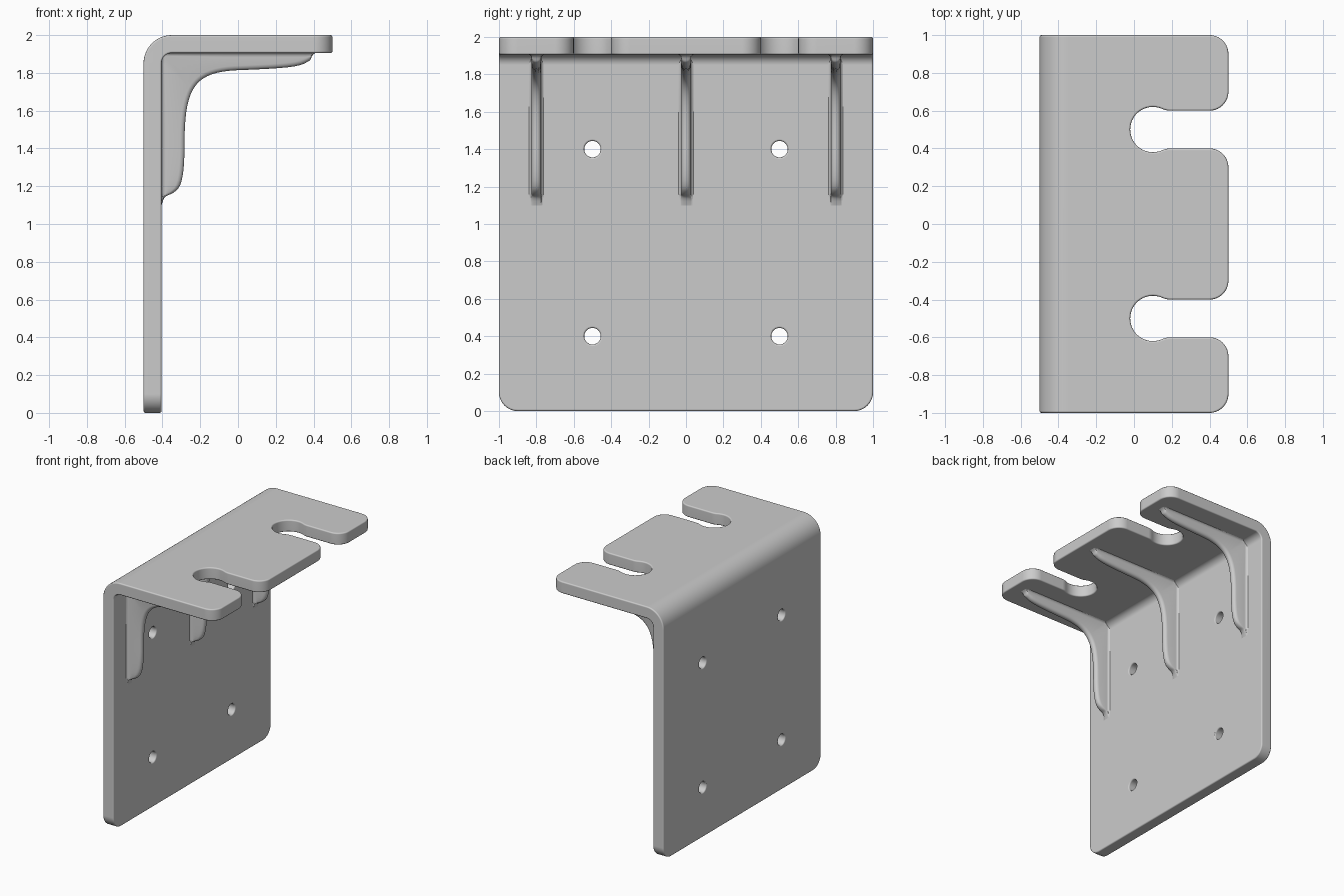
import bpy, bmesh
from math import sin, cos, radians, atan2, sqrt, degrees
from mathutils import Vector

default = bpy.data.objects.get("Cube")
if default:
    bpy.data.objects.remove(default, do_unlink=True)

T = 0.095           # plate thickness
TOP, BACK = 2.0, -0.5

metal = bpy.data.materials.new("grey metal")
metal.use_nodes = True
metal.diffuse_color = (0.6, 0.6, 0.6, 1)
metal.node_tree.nodes["Principled BSDF"].inputs["Base Color"].default_value = (0.6, 0.6, 0.6, 1)


def make_object(name, bm):
    bmesh.ops.recalc_face_normals(bm, faces=bm.faces)
    mesh = bpy.data.meshes.new(name)
    bm.to_mesh(mesh)
    bm.free()
    mesh.materials.append(metal)
    obj = bpy.data.objects.new(name, mesh)
    bpy.context.collection.objects.link(obj)
    return obj


def prism(points, vec):
    """Closed outline pushed along a vector."""
    bm = bmesh.new()
    face = bm.faces.new([bm.verts.new(p) for p in points])
    new = bmesh.ops.extrude_face_region(bm, geom=[face], use_keep_orig=True)
    moved = [v for v in new["geom"] if isinstance(v, bmesh.types.BMVert)]
    bmesh.ops.translate(bm, verts=moved, vec=vec)
    return bm


def arc(cx, cy, r, a0, a1, n):
    angles = [radians(a0 + (a1 - a0) * i / n) for i in range(n + 1)]
    return [(cx + r * cos(a), cy + r * sin(a)) for a in angles]


def smooth(obj):
    bpy.ops.object.select_all(action="DESELECT")
    obj.select_set(True)
    bpy.context.view_layer.objects.active = obj
    bpy.ops.object.shade_smooth_by_angle(angle=radians(40))


# Bent plate: L profile with rounded bend, corners rounded at both free ends
ro, ri = 0.15, 0.055
profile = [(BACK, 0)]
profile += arc(BACK + ro, TOP - ro, ro, 180, 90, 14)
profile += [(0.5, TOP), (0.5, TOP - T)]
profile += arc(BACK + T + ri, TOP - T - ri, ri, 90, 180, 8)
profile += [(BACK + T, 0)]
bm = prism([(x, -1, z) for x, z in profile], (0, 2, 0))


def is_corner(edge):
    a, b = (v.co for v in edge.verts)
    at_tip = all(c.z < 0.001 for c in (a, b)) or all(c.x > 0.499 for c in (a, b))
    return at_tip and abs(a.y - b.y) < 0.001


bmesh.ops.bevel(bm, geom=[e for e in bm.edges if is_corner(e)], offset=0.1,
                segments=10, profile=0.5, affect="EDGES")
plate = make_object("bent_plate", bm)

# Keyhole slot outline: flared mouth, straight throat, round end
rc, rf, half, cx = 0.12, 0.1, 0.1, 0.1
fx = cx + sqrt((rc + rf) ** 2 - (half + rf) ** 2)
tangent = degrees(atan2(half + rf, fx - cx))
side = [(0.6, 0.2)] + arc(0.4, 0.2, 0.1, 0, -90, 10)
side += arc(fx, half + rf, rf, 270, 180 + tangent, 5)
side += arc(cx, 0, rc, tangent, 180, 14)[1:]
slot = side + [(x, -y) for x, y in reversed(side[:-1])]

cutters = []
for y in (-0.5, 0.5):
    cutters.append(make_object("slot_cutter", prism([(px, y + py, 1.7) for px, py in slot], (0, 0, 0.5))))
    for z in (0.4, 1.4):
        ring = arc(y, z, 0.044, 0, 360, 28)[:-1]
        cutters.append(make_object("hole_cutter", prism([(-0.7, py, pz) for py, pz in ring], (0.5, 0, 0))))

for cutter in cutters:
    cutter.hide_render = True
    mod = plate.modifiers.new("cut", "BOOLEAN")
    mod.operation, mod.solver, mod.object = "DIFFERENCE", "EXACT", cutter

# Softened edges
bevel = plate.modifiers.new("soft_edges", "BEVEL")
bevel.width, bevel.segments = 0.01, 3
bevel.limit_method, bevel.angle_limit = "ANGLE", radians(40)
bevel.use_clamp_overlap = False
plate.modifiers.new("even_shading", "WEIGHTED_NORMAL")

# Bake the modifiers and drop the cutters
baked = bpy.data.meshes.new_from_object(plate.evaluated_get(bpy.context.evaluated_depsgraph_get()))
plate.modifiers.clear()
plate.data = baked
for cutter in cutters:
    bpy.data.objects.remove(cutter, do_unlink=True)
smooth(plate)
plate.modifiers.new("even_shading", "WEIGHTED_NORMAL").keep_sharp = True


# Ribs: crest curve lofted down to the inside of the bend
def bezier(p, t):
    p = [Vector(q) for q in p]
    s = 1 - t
    return p[0] * s**3 + p[1] * 3 * s * s * t + p[2] * 3 * s * t * t + p[3] * t**3


WALL, CEIL = BACK + T, TOP - T
crest = [
    [(WALL, 1.1), (-0.385, 1.17), (-0.37, 1.14), (-0.33, 1.175)],
    [(-0.33, 1.175), (-0.29, 1.2), (-0.285, 1.3), (-0.283, 1.4)],
    [(-0.283, 1.4), (-0.285, 1.72), (-0.24, 1.81), (0.02, 1.815)],
    [(0.02, 1.815), (0.25, 1.825), (0.33, 1.83), (0.37, 1.86)],
    [(0.37, 1.86), (0.395, 1.87), (0.38, 1.89), (0.41, CEIL)],
]
stations = []
for k, seg in enumerate(crest):
    n = 20 if k == 2 else 8
    for i in range(n + (k == 4)):
        t = i / n
        p = bezier(seg, t)
        if k < 2:
            base = Vector((WALL, p.y))
        elif k > 2:
            base = Vector((p.x, CEIL))
        else:
            base = Vector((WALL + (0.02 - WALL) * max(0, 2 * t - 1), 1.4 + (CEIL - 1.4) * min(1, 2 * t)))
        stations.append((base, p, k))


def rib(name, y0):
    w = 0.026
    bm = bmesh.new()
    rows = []
    for base, p, k in stations:
        h = (p - base).length
        out = (p - base).normalized() if h > 0.001 else Vector((1, 0) if k < 2 else (0, -1))
        s = min(1, h / 0.05)
        half = [(w + 0.02, -0.004), (w + 0.008, 0.003 * s), (w + 0.002, 0.01 * s), (w, 0.022 * s),
                (w, h - 0.024 * s), (w - 0.004, h - 0.012 * s), (w - 0.012, h - 0.003 * s), (w - 0.022, h)]
        section = half + [(-y, d) for y, d in reversed(half)]
        row = []
        for y, d in section:
            q = base + out * d
            row.append(bm.verts.new((q.x, y0 + y, q.y)))
        rows.append(row)
    for a, b in zip(rows, rows[1:]):
        for j in range(len(a)):
            m = (j + 1) % len(a)
            bm.faces.new((a[j], a[m], b[m], b[j]))
    bm.faces.new(rows[0])
    bm.faces.new(rows[-1])
    smooth(make_object(name, bm))


for name, y in (("right_rib", -0.8), ("middle_rib", 0), ("left_rib", 0.8)):
    rib(name, y)
